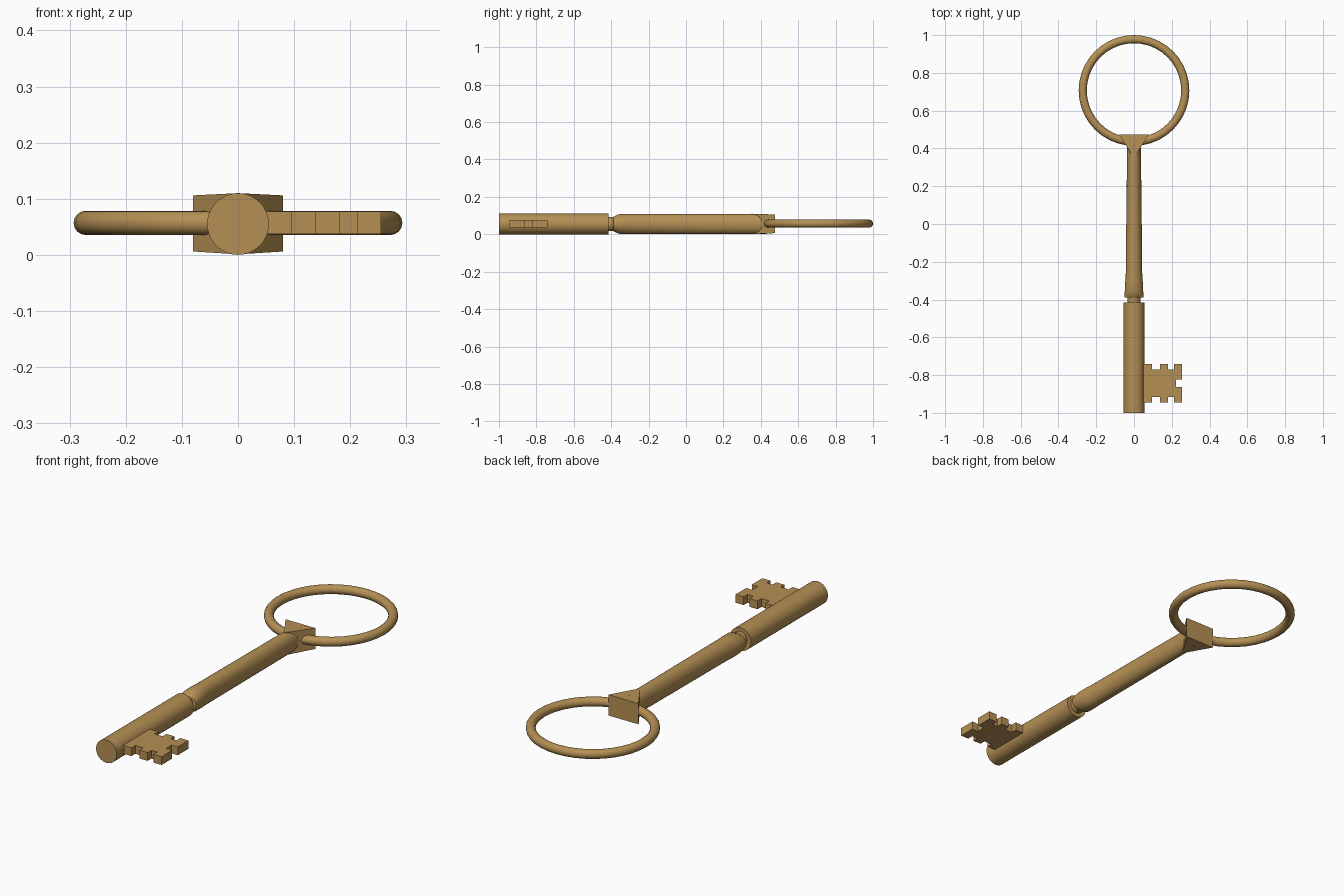
import bpy, bmesh, math

if "Cube" in bpy.data.objects:
    bpy.data.objects.remove(bpy.data.objects["Cube"])

ZC = 0.055  # height of the key's axis

brass = bpy.data.materials.new("aged brass")
brass.diffuse_color = (0.46, 0.28, 0.09, 1)
brass.use_nodes = True
brass.node_tree.nodes["Principled BSDF"].inputs["Base Color"].default_value = brass.diffuse_color


def finish(name, bm, smooth=True):
    bmesh.ops.recalc_face_normals(bm, faces=bm.faces)
    me = bpy.data.meshes.new(name)
    bm.to_mesh(me)
    bm.free()
    ob = bpy.data.objects.new(name, me)
    bpy.context.collection.objects.link(ob)
    me.materials.append(brass)
    if smooth:
        bpy.ops.object.select_all(action='DESELECT')
        ob.select_set(True)
        bpy.context.view_layer.objects.active = ob
        bpy.ops.object.shade_smooth_by_angle(angle=math.radians(30))
    return ob


def loft(name, sections, n=32):
    """Capped tube along y through ellipses given as (y, half width, half height)."""
    bm = bmesh.new()
    rings = []
    for y, rx, rz in sections:
        rings.append([bm.verts.new((rx * math.cos(2 * math.pi * i / n), y,
                                    ZC + rz * math.sin(2 * math.pi * i / n))) for i in range(n)])
    for a, b in zip(rings, rings[1:]):
        for i in range(n):
            j = (i + 1) % n
            bm.faces.new((a[i], a[j], b[j], b[i]))
    bm.faces.new(rings[0])
    bm.faces.new(rings[-1])
    return finish(name, bm)


def plate(name, outline, z0, z1):
    """Flat outline extruded upward."""
    bm = bmesh.new()
    face = bm.faces.new([bm.verts.new((x, y, z0)) for x, y in outline])
    top = bmesh.ops.extrude_face_region(bm, geom=[face])['geom']
    for v in top:
        if isinstance(v, bmesh.types.BMVert):
            v.co.z = z1
    return finish(name, bm, smooth=False)


# Barrel, neck and tapered shaft
loft("barrel_and_shaft", [
    (-1.0, 0.055, 0.055), (-0.415, 0.055, 0.055),
    (-0.415, 0.034, 0.037), (-0.39, 0.034, 0.037),
    (-0.388, 0.049, 0.038), (-0.36, 0.049, 0.052),
    (-0.31, 0.048, 0.0535), (-0.295, 0.044, 0.0535),
    (0.1, 0.040, 0.0535), (0.43, 0.036, 0.0535)])

# Bit: lower half of the notched edge, mirrored across its middle
MID = -0.843
half = [(0.03, 0.102), (0.095, 0.102), (0.095, 0.073), (0.138, 0.073),
        (0.138, 0.102), (0.181, 0.102), (0.181, 0.073), (0.212, 0.073),
        (0.212, 0.102), (0.255, 0.102), (0.255, 0.021), (0.222, 0.021)]
outline = [(x, MID - d) for x, d in half] + [(x, MID + d) for x, d in reversed(half)]
plate("bit", outline, 0.037, 0.077)

# Wedge collar between shaft and ring
wedge = plate("wedge_collar", [(0, 0.35), (0.08, 0.475), (-0.08, 0.475)], 0.001, 0.11)
for v in wedge.data.vertices:
    if v.co.y > 0.4:
        v.co.z = 0.006 if v.co.z < ZC else 0.106

# Ring handle
bpy.ops.mesh.primitive_torus_add(major_segments=40, minor_segments=16, major_radius=0.2715,
                                 minor_radius=0.0215, location=(0, 0.707, 0.057))
ring = bpy.context.object
ring.name = "ring_handle"
ring.data.materials.append(brass)
bpy.ops.object.shade_smooth_by_angle(angle=math.radians(30))
